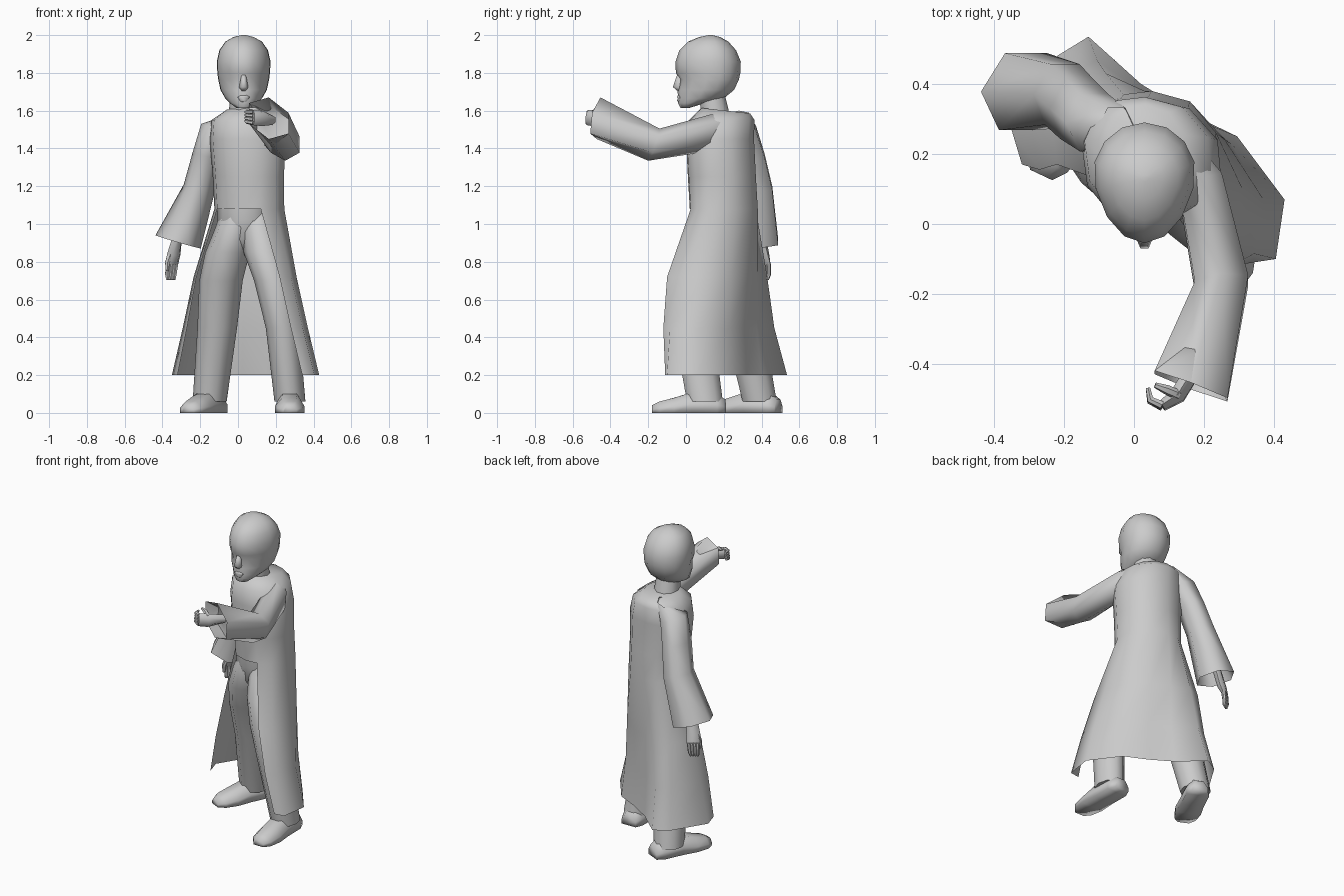
import bpy
import bmesh
import math
from mathutils import Vector

default_cube = bpy.data.objects.get("Cube")
if default_cube:
    bpy.data.objects.remove(default_cube, do_unlink=True)

grey = bpy.data.materials.new("plain grey")
grey.use_nodes = True
grey.diffuse_color = (0.6, 0.6, 0.6, 1)
grey.node_tree.nodes["Principled BSDF"].inputs["Base Color"].default_value = grey.diffuse_color


def loft(name, rings, open_bands=0, cap_start=False, cap_end=False, angle=55):
    """Skin a surface over rings; the first open_bands bands are left unclosed."""
    bm = bmesh.new()
    rows = [[bm.verts.new(point) for point in ring] for ring in rings]
    for band, (low, high) in enumerate(zip(rows, rows[1:])):
        count = len(low)
        for i in range(count - 1 if band < open_bands else count):
            j = (i + 1) % count
            bm.faces.new((low[i], low[j], high[j], high[i]))
    if cap_start:
        bm.faces.new(rows[0][::-1])
    if cap_end:
        bm.faces.new(rows[-1])
    bmesh.ops.recalc_face_normals(bm, faces=bm.faces)
    mesh = bpy.data.meshes.new(name)
    bm.to_mesh(mesh)
    bm.free()
    mesh.materials.append(grey)
    part = bpy.data.objects.new(name, mesh)
    bpy.context.collection.objects.link(part)
    bpy.ops.object.select_all(action="DESELECT")
    part.select_set(True)
    bpy.context.view_layer.objects.active = part
    bpy.ops.object.shade_smooth_by_angle(angle=math.radians(angle))


def oval(center, u, v, sides=6):
    """Ring of points around a centre, spanned by two half-axes."""
    center, u, v = Vector(center), Vector(u), Vector(v)
    turns = [math.tau * i / sides for i in range(sides)]
    return [center + u * math.cos(t) + v * math.sin(t) for t in turns]


def flat_oval(x, y, z, rx, ry, sides=10):
    return oval((x, y, z), (rx, 0, 0), (0, ry, 0), sides)


def limb(name, path, widths, depths, side):
    """Tapered tube along a path; side fixes the wide direction."""
    path = [Vector(p) for p in path]
    rings = []
    for i, point in enumerate(path):
        along = (path[min(i + 1, len(path) - 1)] - path[max(i - 1, 0)]).normalized()
        wide = (Vector(side) - along * along.dot(Vector(side))).normalized()
        rings.append(oval(point, wide * widths[i], along.cross(wide) * depths[i]))
    loft(name, rings, cap_start=True, cap_end=True)


# Coat: skirt open at the front, body closed from waist to collar
hem = [(.34, -.11), (.405, -.1), (.43, .07), (.295, .25), (.15, .32), (.02, .4),
       (-.13, .535), (-.22, .48), (-.35, .27), (-.32, .17)]
thigh = [(.22, -.1), (.28, -.04), (.31, .1), (.26, .24), (.15, .33), (.03, .38),
         (-.08, .43), (-.16, .4), (-.235, .29), (-.22, .17)]
waist = [(.12, .025), (.2, .06), (.245, .14), (.235, .26), (.16, .35), (.05, .38),
         (-.03, .37), (-.09, .33), (-.125, .25), (-.11, .13)]
knee = [((a + c) / 2, (b + d) / 2 - .015) for (a, b), (c, d) in zip(hem, thigh)]
body_outline = waist + [(-.05, .05), (.04, .02)]


def level(points, z):
    return [Vector((x, y, z)) for x, y in points]


def body_level(z, sx, sy, dx=0, dy=0, tilt=0):
    mid_x, mid_y = .06, .2
    return [Vector((mid_x + (x - mid_x) * sx + dx, mid_y + (y - mid_y) * sy + dy,
                    z + (mid_y - y) * tilt)) for x, y in body_outline]


loft("coat", [level(hem, .2), level(knee, .45), level(thigh, .72), body_level(1.08, 1, 1),
              body_level(1.25, 1.02, 1, -.005, -.01), body_level(1.45, 1.08, 1, -.01, -.02),
              body_level(1.55, .98, .96, -.02, -.01), body_level(1.6, .58, .72, -.02, .01, .08)],
     open_bands=3, cap_end=True, angle=70)


# Sleeves, six-sided and flared, with a lining set back inside each cuff
def sleeve(name, *rings):
    elbow, cuff = rings[-2:]
    centre = sum(cuff, Vector()) / len(cuff)
    lining = [c.lerp(e, .3).lerp(centre.lerp(sum(elbow, Vector()) / len(elbow), .3), .08)
              for c, e in zip(cuff, elbow)]
    loft(name, [*rings, lining], cap_end=True, angle=70)


sleeve("left_sleeve",
       oval((.13, .22, 1.54), (0, .01, .04), (.03, .04, 0)),
       oval((.19, .11, 1.48), (0, .02, .1), (.07, .03, 0)),
       oval((.25, -.17, 1.42), (0, .03, .085), (.088, .01, 0)),
       oval((.163, -.463, 1.56), (0, .01, .11), (.12, -.045, -.03)))
sleeve("right_sleeve",
       oval((-.05, .28, 1.58), (.05, 0, .02), (0, .06, 0)),
       oval((-.115, .29, 1.5), (.08, 0, -.03), (0, .095, 0)),
       oval((-.165, .33, 1.36), (.075, 0, -.02), (.01, .1, 0)),
       oval((-.205, .37, 1.19), (.082, 0, -.02), (.01, .1, 0)),
       oval((-.317, .378, .905), (.12, 0, -.035), (.01, .127, 0)))

# Trousers
loft("trouser_seat", [flat_oval(.04, .19, 1.13, .15, .16), flat_oval(.04, .18, 1.02, .15, .145),
                      flat_oval(.04, .17, .92, .11, .11), flat_oval(.035, .18, .83, .04, .06)],
     cap_start=True, cap_end=True, angle=80)
loft("left_trouser_leg", [
    flat_oval(.09, .19, 1.1, .08, .1), flat_oval(.115, .14, .98, .1, .125),
    flat_oval(.14, .1, .85, .11, .14), flat_oval(.19, .04, .7, .105, .12),
    flat_oval(.235, .04, .45, .088, .11), flat_oval(.275, .1, .06, .082, .1)],
     cap_start=True, cap_end=True)
loft("right_trouser_leg", [
    flat_oval(0, .2, 1.1, .08, .12), flat_oval(-.02, .18, .98, .1, .14),
    flat_oval(-.055, .2, .85, .118, .14), flat_oval(-.09, .24, .7, .115, .125),
    flat_oval(-.11, .31, .45, .105, .11), flat_oval(-.15, .39, .06, .09, .095)],
     cap_start=True, cap_end=True)


# Shoes
def shoe(name, heel, toe):
    heel, toe = Vector((*heel, 0)), Vector((*toe, 0))
    side = (toe - heel).normalized().cross(Vector((0, 0, 1)))
    rings = []
    for t, w, h in [(0, .05, .07), (.12, .07, .1), (.45, .07, .11), (.7, .078, .08),
                    (.9, .065, .06), (1, .035, .04)]:
        outline = [(-w, 0), (w, 0), (w, h * .45), (w * .5, h), (-w * .5, h), (-w, h * .45)]
        base = heel.lerp(toe, t)
        rings.append([base + side * a + Vector((0, 0, b)) for a, b in outline])
    loft(name, rings, cap_start=True, cap_end=True, angle=95)


shoe("left_shoe", (.27, .21), (.275, -.18))
shoe("right_shoe", (-.1, .49), (-.265, .14))

# Neck and head
loft("neck", [flat_oval(.03, .16, 1.56, .08, .08), flat_oval(.03, .13, 1.72, .07, .07)])


def head_ring(z, front, back, half_width):
    """Egg-shaped ring, narrower toward the face."""
    ring = []
    for i in range(14):
        t = math.tau * i / 14
        s, c = math.sin(t), math.cos(t)
        centre = front + (back - front) * .58
        reach = (back - centre) if c > 0 else (centre - front)
        squeeze = 1 if c > 0 else 1 + .1 * c
        ring.append(Vector((.03 + half_width * s * squeeze, centre + reach * c, z)))
    return ring


loft("head", [head_ring(*row) for row in [
    (1.615, -.03, .02, .04), (1.64, -.042, .1, .075), (1.665, -.042, .2, .1),
    (1.71, -.045, .255, .126), (1.765, -.032, .28, .138), (1.8, -.054, .288, .143),
    (1.86, -.055, .29, .146), (1.92, -.035, .265, .132), (1.965, .01, .225, .1),
    (1.99, .07, .18, .055), (2, .12, .14, .012)]], cap_start=True, cap_end=True, angle=60)

# Nose and lips
loft("nose", [flat_oval(.03, -.035, 1.79, .012, .014, 6), flat_oval(.03, -.04, 1.725, .024, .034, 6),
              flat_oval(.03, -.03, 1.705, .016, .018, 6)], cap_start=True, cap_end=True, angle=80)
loft("lips", [flat_oval(.03, -.028, z, w, d, 8) for z, w, d in
              [(1.682, .02, .014), (1.672, .035, .02), (1.662, .028, .015), (1.654, .025, .02),
               (1.645, .015, .012)]], cap_start=True, cap_end=True, angle=80)


# Hands: palm, four fingers and a thumb
def hand(name, wrist, palm, knuckle, tip, spread, thumb):
    spread = Vector(spread)
    limb(name + "_palm", [wrist, palm, knuckle], [.026, .042, .04], [.026, .026, .016], spread)
    for i in range(4):
        offset = spread * ((i - 1.5) * .019)
        start, end = Vector(knuckle) + offset, Vector(tip) + offset * .8
        bend = start.lerp(end, .5) + (Vector(knuckle) - Vector(palm)) * .3
        radii = [.012, .011, .007]
        limb(f"{name}_finger_{i + 1}", [start, bend, end], radii, radii, spread)
    root = Vector(palm) + spread * .025
    radii = [.015, .014, .008]
    limb(name + "_thumb", [root, root.lerp(Vector(thumb), .5) + spread * .008, thumb],
         radii, radii, (0, 1, .3))


hand("left_hand", (.18, -.4, 1.55), (.125, -.49, 1.56), (.08, -.52, 1.563), (.04, -.47, 1.57),
     (0, .1, 1), (.06, -.46, 1.61))
hand("right_hand", (-.315, .39, .96), (-.34, .41, .84), (-.35, .425, .79), (-.355, .42, .705),
     (-.8, -.5, 0), (-.375, .39, .75))
